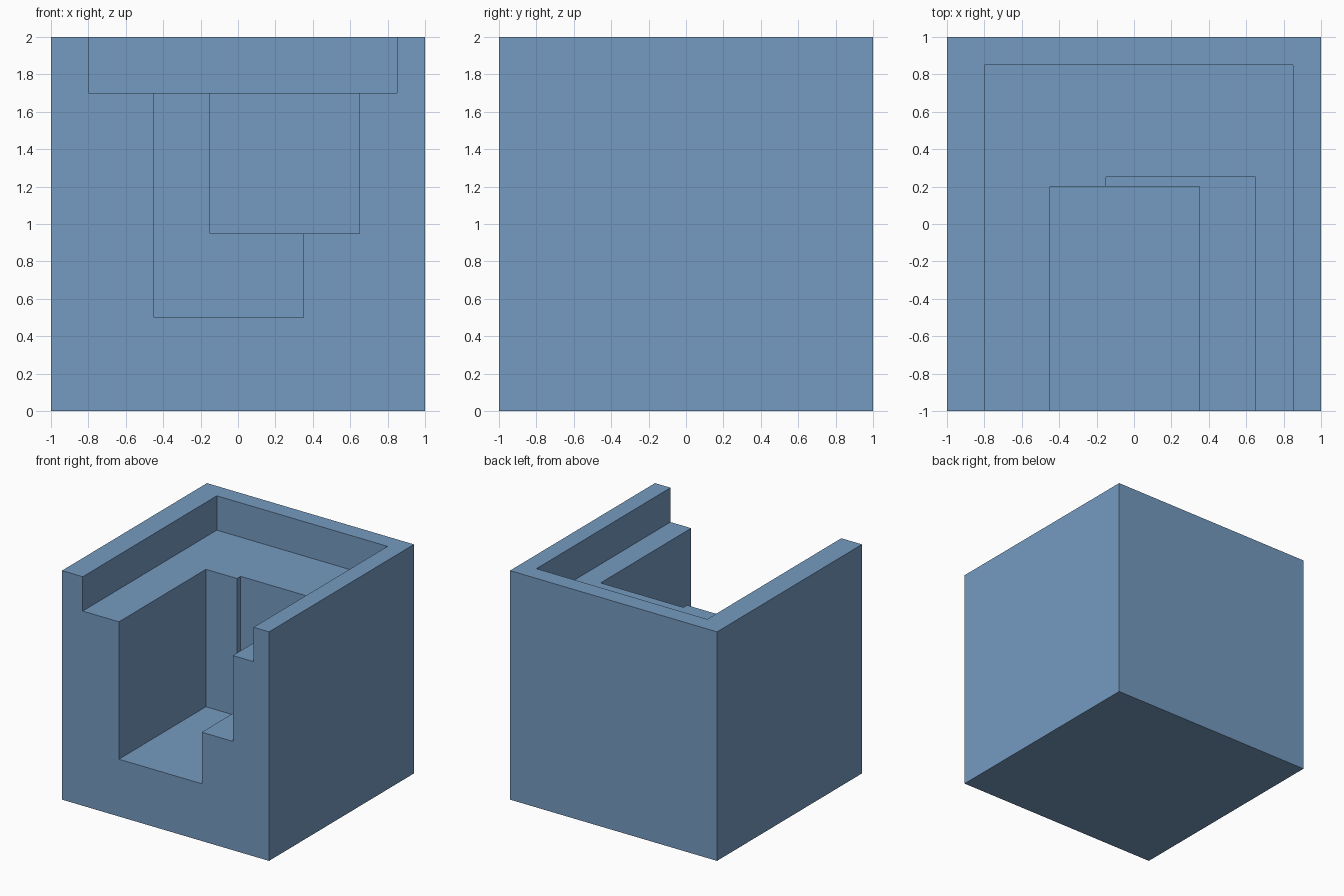
import bpy
from mathutils import Vector

cube = bpy.data.objects.get("Cube")
if cube:
    bpy.data.objects.remove(cube, do_unlink=True)

# Single blue material
blue = bpy.data.materials.new("steel_blue")
blue.use_nodes = True
colour = (0.178, 0.323, 0.527, 1.0)
blue.diffuse_color = colour
blue.node_tree.nodes["Principled BSDF"].inputs["Base Color"].default_value = colour


def box(name, low, high):
    """Axis-aligned box between two corners."""
    low, high = Vector(low), Vector(high)
    bpy.ops.mesh.primitive_cube_add(size=1, location=(low + high) / 2)
    obj = bpy.context.object
    obj.name = obj.data.name = name
    obj.scale = high - low
    bpy.ops.object.transform_apply(location=True, rotation=False, scale=True)
    obj.data.materials.append(blue)
    return obj


# Solid block
block = box("stepped_block", (-1, -1, 0), (1, 1, 2))

# Pockets open to the front and top: left x, right x, back y, floor z
pockets = {
    "wide_recess": (-0.80, 0.85, 0.85, 1.70),
    "deep_slot": (-0.45, 0.35, 0.20, 0.50),
    "step_slot": (-0.15, 0.65, 0.25, 0.95),
}
for name, (x0, x1, back, floor) in pockets.items():
    cutter = box(name + "_cutter", (x0, -1.2, floor), (x1, back, 2.2))
    cutter.hide_render = True
    cut = block.modifiers.new(name, 'BOOLEAN')
    cut.operation = 'DIFFERENCE'
    cut.solver = 'EXACT'
    cut.object = cutter
    bpy.context.view_layer.objects.active = block
    bpy.ops.object.modifier_apply(modifier=cut.name)
    bpy.data.objects.remove(cutter, do_unlink=True)
